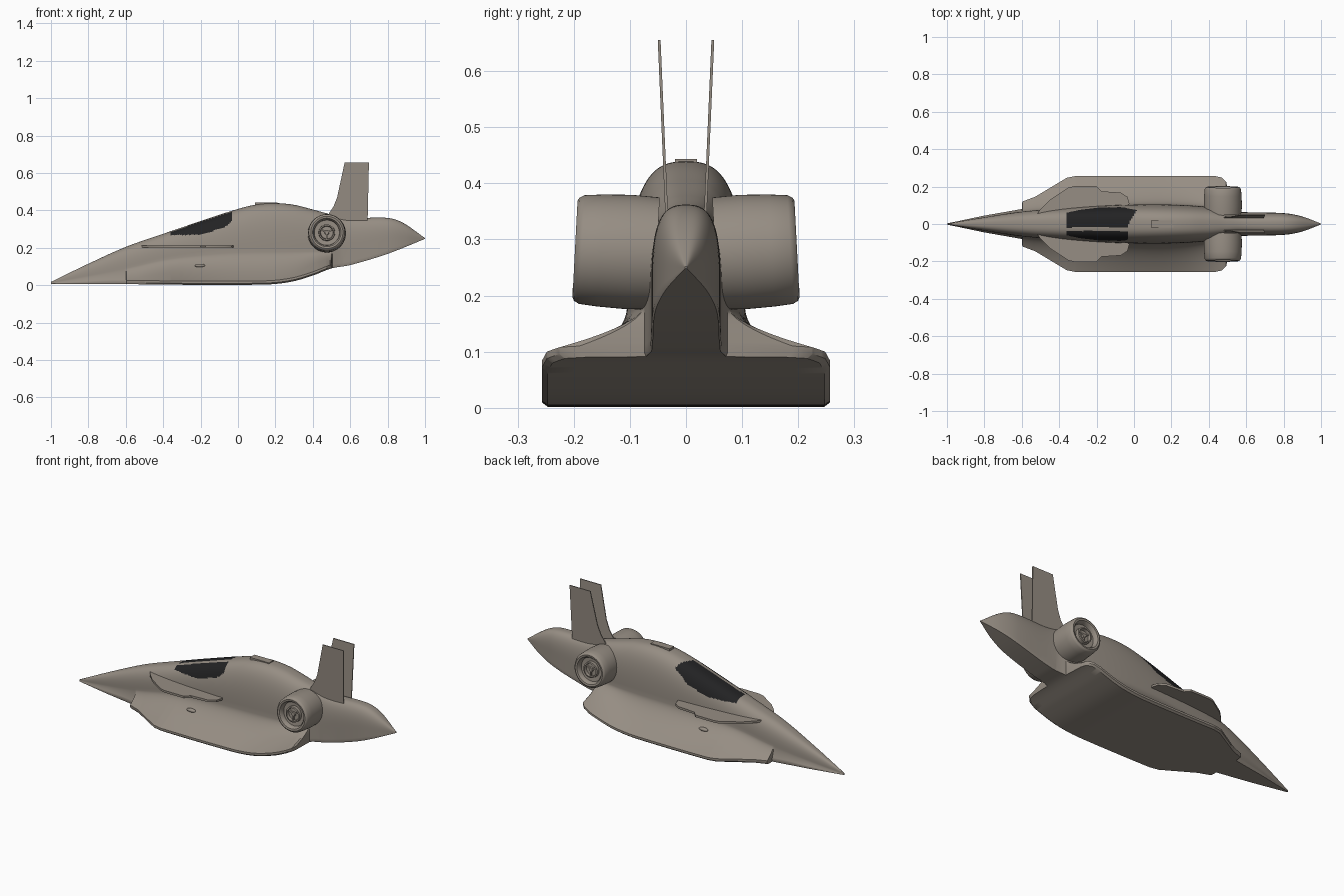
import bpy, bmesh, math
from mathutils import Matrix, Vector

if "Cube" in bpy.data.objects:
    bpy.data.objects.remove(bpy.data.objects["Cube"])


def mat(name, rgb):
    m = bpy.data.materials.new(name)
    m.diffuse_color = (*rgb, 1)
    m.use_nodes = True
    m.node_tree.nodes["Principled BSDF"].inputs["Base Color"].default_value = m.diffuse_color
    return m


HULL = mat("warm_grey_hull", (0.305, 0.268, 0.228))
GLASS = mat("dark_window", (0.016, 0.016, 0.017))


def finish(bm, name, mats=(HULL,), angle=35):
    bmesh.ops.recalc_face_normals(bm, faces=bm.faces[:])
    me = bpy.data.meshes.new(name)
    bm.to_mesh(me)
    bm.free()
    ob = bpy.data.objects.new(name, me)
    bpy.context.collection.objects.link(ob)
    for m in mats:
        me.materials.append(m)
    bpy.ops.object.select_all(action='DESELECT')
    ob.select_set(True)
    bpy.context.view_layer.objects.active = ob
    bpy.ops.object.shade_smooth_by_angle(angle=math.radians(angle))
    return ob


def lerp(tab, x):
    if x <= tab[0][0]:
        return tab[0][1]
    for (a, u), (b, v) in zip(tab, tab[1:]):
        if x <= b:
            return u + (v - u) * (x - a) / (b - a)
    return tab[-1][1]


def curve(tab, x):
    # smooth interpolation through the table
    n = len(tab)
    i = max([k for k in range(n - 1) if tab[k][0] <= x] or [0])
    (a, u), (b, v) = tab[i], tab[i + 1]

    def slope(k):
        p, q = tab[max(k - 1, 0)], tab[min(k + 1, n - 1)]
        return (q[1] - p[1]) / (q[0] - p[0])
    h = b - a
    t = (x - a) / h
    return ((2*t**3 - 3*t*t + 1) * u + (t**3 - 2*t*t + t) * h * slope(i)
            + (3*t*t - 2*t**3) * v + (t**3 - t*t) * h * slope(i + 1))


# Fuselage outlines along x: top, bottom, body half width, shoulder height, lower hull half width
TOP = [(-1, .018), (-.8, .115), (-.6, .205), (-.4, .275), (-.2, .343), (0, .408), (.1, .432), (.2, .439),
       (.3, .43), (.4, .405), (.5, .378), (.6, .36), (.8, .36), (.88, .335), (1, .252)]
BOT = [(-1, .008), (-.6, .006), (-.2, .002), (.1, .003), (.2, .007), (.3, .022), (.4, .052), (.5, .09),
       (.6, .108), (.8, .168), (1, .248)]
BODY = [(-1, .002), (-.8, .036), (-.6, .066), (-.4, .083), (-.2, .096), (0, .104), (.2, .104), (.4, .092),
        (.5, .075), (.56, .064), (.8, .058), (.9, .04), (1, .002)]
SHOULDER = [(-1, .013), (-.8, .05), (-.6, .09), (-.4, .135), (-.2, .16), (0, .175), (.4, .18), (.5, .18),
            (.6, .2), (.8, .24), (1, .25)]
PLAN = [(-1, .003), (-.8, .045), (-.6, .08), (-.597, .12), (-.53, .145), (-.36, .247), (-.31, .257),
        (.43, .257), (.47, .248), (.493, .225), (.5, .19), (.504, .072), (.56, .064), (.8, .058),
        (.9, .04), (1, .002)]


def half_section(x):
    zt, zb, bw = curve(TOP, x), curve(BOT, x), curve(BODY, x)
    zs, w = curve(SHOULDER, x), lerp(PLAN, x)
    w = max(w, bw)
    ze = zb + min(.02, .12 * (zt - zb))
    pts = [(w * .96 * k / 5, zb) for k in range(6)]
    pts += [(w, zb + (ze - zb) * .4)]
    for k in range(16):
        t = k / 16
        pts.append((bw + (w - bw) * (1 - t) ** 1.7, ze + (zs - ze) * t))
    e = 2 / 2.8
    for k in range(37):
        a = math.pi / 2 * k / 36
        c = max(math.cos(a), 0)
        pts.append((bw * c ** e if k < 36 else 0, zs + (zt - zs) * math.sin(a) ** e))
    return pts


stations = sorted({round(-1 + 2 * i / 260, 4) for i in range(261)} | {p[0] for p in PLAN})
bm = bmesh.new()
rings = []
for x in stations:
    h = half_section(x)
    loop = h + [(-y, z) for y, z in h[-2:0:-1]]
    rings.append([bm.verts.new((x, y, z)) for y, z in loop])
for a, b in zip(rings, rings[1:]):
    for i in range(len(a)):
        j = (i + 1) % len(a)
        bm.faces.new((a[i], a[j], b[j], b[i]))
bm.faces.new(rings[0])
bm.faces.new(rings[-1])

# Cockpit windows: two dark panels either side of an off-centre spine
SILL = [(-.36, .268), (-.2, .27), (-.07, .31), (-.03, .345), (.05, .39)]
for f in bm.faces:
    c = f.calc_center_median()
    rear = -.03 if c.y < 0 else -.03 + .6 * c.y
    if -.36 < c.x < rear and c.z > lerp(SILL, c.x) and not -.037 < c.y < -.018:
        f.material_index = 1
finish(bm, "fuselage", (HULL, GLASS))


def slab(name, outline, thick, place):
    # extruded outline, positioned by a function (u, v, offset) -> point
    bm = bmesh.new()
    lo, hi = [[bm.verts.new(place(u, v, o)) for u, v in outline] for o in (-thick / 2, thick / 2)]
    bm.faces.new(lo)
    bm.faces.new(hi)
    for i in range(len(lo)):
        j = (i + 1) % len(lo)
        bm.faces.new((lo[i], lo[j], hi[j], hi[i]))
    return finish(bm, name)


def revolve(name, profile, matrix, steps=64):
    bm = bmesh.new()
    rows = []
    for r, h in profile:
        rows.append([bm.verts.new((r * math.cos(2 * math.pi * k / steps), r * math.sin(2 * math.pi * k / steps), h))
                     for k in range(steps)])
    for a, b in zip(rows, rows[1:]):
        for i in range(steps):
            j = (i + 1) % steps
            bm.faces.new((a[i], a[j], b[j], b[i]))
    bm.faces.new(rows[0])
    bm.faces.new(rows[-1])
    bm.transform(matrix)
    return finish(bm, name)


CANARD = [(-.52, .05), (-.5, .08), (-.45, .13), (-.35, .195), (-.32, .202), (-.2, .202), (-.175, .175),
          (-.07, .168), (-.035, .145), (-.025, .11), (-.03, .07)]
FIN = [(.46, .34), (.49, .39), (.51, .42), (.53, .47), (.57, .655), (.7, .655), (.693, .34)]
ENGINE = [(.1, 0), (.102, .05), (.1, .1), (.097, .134), (.092, .143), (.086, .146), (.076, .144), (.07, .136),
          (.067, .118), (.044, .116), (.043, .134), (.036, .136), (.033, .12), (.012, .12), (.01, .13)]

for side, tag in ((1, "left"), (-1, "right")):
    # Thin forward winglet
    slab("winglet_" + tag, CANARD, .012, lambda u, v, o: (u, side * v, .207 + o))
    # Slightly splayed tail fin
    slab("tail_fin_" + tag, FIN, .005,
         lambda u, v, o: (u, side * (.036 + (v - .38) * .043 + o), v))
    # Side engine drum with recessed hub
    tilt = Matrix.Rotation(side * math.radians(3), 4, 'X')
    axis = Vector((0, side, 0)).to_track_quat('Z', 'Y').to_matrix().to_4x4()
    place = Matrix.Translation((.475, side * .052, .275)) @ tilt @ axis
    revolve("engine_" + tag, ENGINE, place)
    # Hub blades
    bm = bmesh.new()
    for k in range(3):
        m = place @ Matrix.Rotation(k * math.pi * 2 / 3 + .5, 4, 'Z') @ Matrix.Translation((.021, 0, .123))
        bmesh.ops.create_cube(bm, size=1, matrix=m @ Matrix.Diagonal((.03, .008, .012, 1)))
    finish(bm, "engine_blades_" + tag)
    # Small oval port on the lower flank
    bm = bmesh.new()
    m = Matrix.Translation((-.203, side * .131, .105)) @ Matrix.Diagonal((.028, .012, .01, 1))
    bmesh.ops.create_uvsphere(bm, u_segments=24, v_segments=12, radius=1, matrix=m)
    finish(bm, "flank_port_" + tag)

# Raised hatch on the spine
hatch = slab("spine_hatch", [(.09, -.02), (.21, -.02), (.21, .02), (.09, .02)], .014,
             lambda u, v, o: (u, v, .436 + o))
